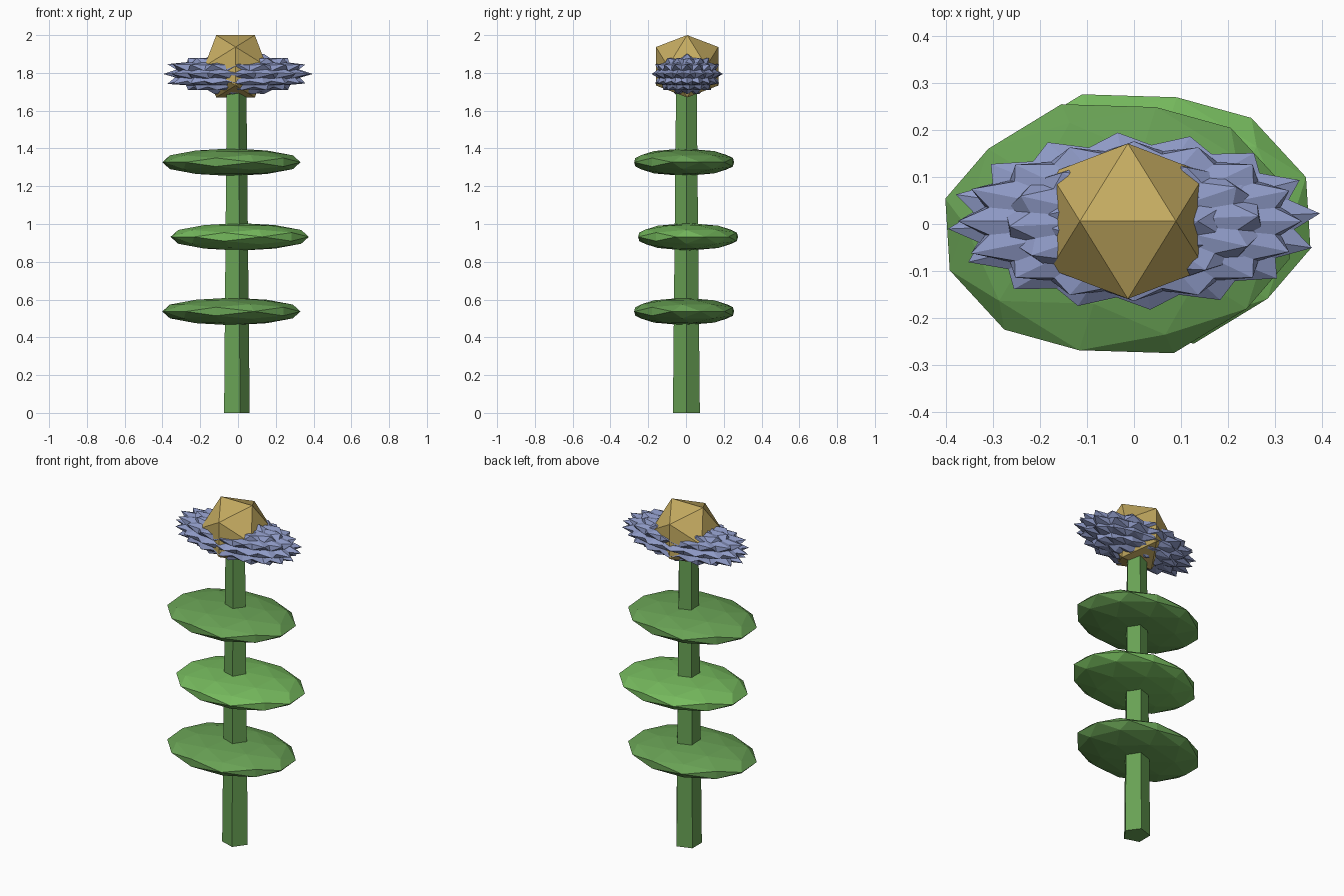
import bpy, bmesh
from math import sin, cos, pi, radians, atan
from mathutils import Matrix, Vector

if "Cube" in bpy.data.objects:
    bpy.data.objects.remove(bpy.data.objects["Cube"])


def material(name, rgb):
    m = bpy.data.materials.new(name)
    m.diffuse_color = (*rgb, 1)
    m.use_nodes = True
    m.node_tree.nodes["Principled BSDF"].inputs["Base Color"].default_value = m.diffuse_color
    return m


def finish(bm, name, mat):
    bmesh.ops.recalc_face_normals(bm, faces=bm.faces)
    mesh = bpy.data.meshes.new(name)
    bm.to_mesh(mesh)
    bm.free()
    mesh.materials.append(mat)
    ob = bpy.data.objects.new(name, mesh)
    bpy.context.collection.objects.link(ob)
    return ob


def scaled(size):
    return Matrix.Diagonal((*size, 1))


# Turns the icosphere so an edge, not a vertex, sits on top
EDGE_UP = Matrix.Rotation(-atan(2) / 2, 4, 'Y')


def ball(name, mat, level, loc, size, turn=0):
    bm = bmesh.new()
    m = Matrix.Translation(loc) @ scaled(size) @ Matrix.Rotation(radians(turn), 4, 'Z') @ EDGE_UP
    bmesh.ops.create_icosphere(bm, subdivisions=level, radius=1, matrix=m)
    return finish(bm, name, mat)


stem_green = material("stem_green", (0.14, 0.36, 0.09))
leaf_green = material("leaf_green", (0.14, 0.36, 0.09))
light_green = material("light_leaf_green", (0.18, 0.49, 0.11))
petal_blue = material("petal_blue", (0.27, 0.32, 0.56))
gold = material("gold", (0.56, 0.41, 0.12))

# Five-sided tapering stem, one edge facing +x
bm = bmesh.new()
for k in range(5):
    a = 2 * pi * k / 5
    for r, z in ((0.075, 0), (0.057, 1.76)):
        bm.verts.new((r * cos(a) - 0.013, r * sin(a) + 0.002, z))
bmesh.ops.convex_hull(bm, input=bm.verts)
bmesh.ops.dissolve_limit(bm, angle_limit=0.01, verts=bm.verts, edges=bm.edges)
finish(bm, "stem", stem_green)

# Flat faceted leaves, set to alternate sides of the stem
for i, z in enumerate((0.54, 0.935, 1.33)):
    odd = i % 2
    ball(f"leaf_{i + 1}", light_green if odd else leaf_green, 2,
         (0.009 if odd else -0.035, 0.011 if odd else -0.01, z - 0.003),
         (0.376, 0.279, 0.073), 18.5)

# Spiky petal mass: a core with tiers of broad spikes, squashed into an ellipsoid
bm = bmesh.new()
bmesh.ops.create_icosphere(bm, subdivisions=2, radius=0.86)
for elev, count, phase in ((0, 16, 5), (26, 16, 0), (-26, 16, 0), (48, 12, 5), (-48, 12, 5),
                           (70, 7, 0), (-70, 7, 0)):
    for k in range(count):
        a, e = radians(phase) + 2 * pi * k / count, radians(elev)
        d = Vector((cos(a) * cos(e), sin(a) * cos(e), sin(e)))
        tip = 1.06 if abs(elev) == 26 and d.x < -0.8 else 1.01
        low = 0.68
        m = (Matrix.Translation(d * (tip + low) / 2)
             @ d.to_track_quat('Z', 'Y').to_matrix().to_4x4())
        bmesh.ops.create_cone(bm, cap_ends=True, segments=5, radius1=0.38, radius2=0,
                              depth=tip - low, matrix=m)
bmesh.ops.transform(bm, verts=bm.verts,
                    matrix=Matrix.Translation((0, 0.006, 1.794)) @ scaled((0.393, 0.187, 0.113)))
finish(bm, "petals", petal_blue)

# Faceted flower centre
ball("flower_centre", gold, 1, (-0.013, 0.006, 1.835), (0.194, 0.194, 0.194))
